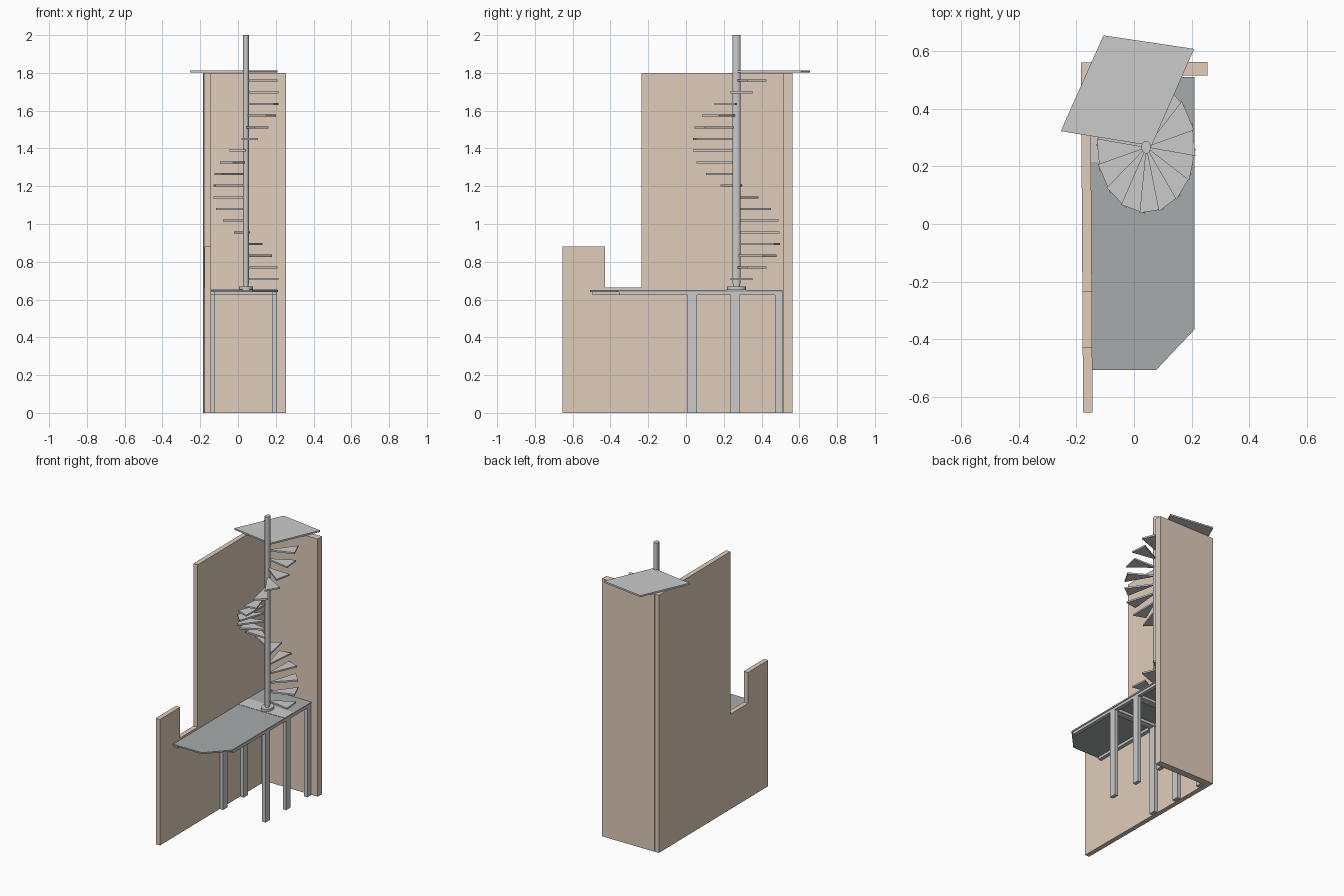
import bpy, bmesh
from math import cos, sin, pi, radians

if "Cube" in bpy.data.objects:
    bpy.data.objects.remove(bpy.data.objects["Cube"])


def paint(name, rgb):
    m = bpy.data.materials.new(name)
    m.diffuse_color = (*rgb, 1)
    m.use_nodes = True
    m.node_tree.nodes["Principled BSDF"].inputs["Base Color"].default_value = m.diffuse_color
    return m


BROWN = paint("wall_brown", (0.75, 0.61, 0.50))
DARK = paint("deck_dark", (0.38, 0.41, 0.41))


def prism(name, bottom, offset, mat=None):
    """Extrude a flat outline of 3D points by an offset vector."""
    bm = bmesh.new()
    low = [bm.verts.new(p) for p in bottom]
    high = [bm.verts.new([a + b for a, b in zip(p, offset)]) for p in bottom]
    bm.faces.new(low)
    bm.faces.new(high)
    n = len(low)
    for i in range(n):
        j = (i + 1) % n
        bm.faces.new((low[i], low[j], high[j], high[i]))
    bmesh.ops.recalc_face_normals(bm, faces=bm.faces)
    me = bpy.data.meshes.new(name)
    bm.to_mesh(me)
    bm.free()
    ob = bpy.data.objects.new(name, me)
    bpy.context.collection.objects.link(ob)
    if mat:
        me.materials.append(mat)
    return ob


def slab(name, pts, z0, z1, mat=None):
    return prism(name, [(x, y, z0) for x, y in pts], (0, 0, z1 - z0), mat)


def box(name, x0, x1, y0, y1, z0, z1, mat=None):
    return slab(name, [(x0, y0), (x1, y0), (x1, y1), (x0, y1)], z0, z1, mat)


# Spiral axis; the plan is an ellipse, narrower in x
CX, CY, RX, RY = 0.042, 0.267, 0.173, 0.231


def polar(r, a):
    return (CX + RX * r * cos(a), CY + RY * r * sin(a))


def column(name, r, z0, z1, n=24):
    ob = slab(name, [polar(r, 2 * pi * i / n) for i in range(n)], z0, z1)
    bpy.context.view_layer.objects.active = ob
    ob.select_set(True)
    bpy.ops.object.shade_smooth_by_angle(angle=radians(35))
    ob.select_set(False)


# Side wall with stepped top and slight slant in plan
profile = [(-0.655, 0), (0.562, 0), (0.562, 1.8), (-0.235, 1.8),
           (-0.235, 0.665), (-0.43, 0.665), (-0.43, 0.88), (-0.655, 0.88)]
prism("side_wall", [(-0.181 - 0.006 * y, y, z) for y, z in profile],
      (0.033, 0, 0), BROWN)
# Back wall
box("back_wall", -0.152, 0.255, 0.516, 0.564, 0, 1.8, BROWN)

# Deck with a cut corner, and the lighter strip under the pole
slab("deck", [(-0.15, -0.508), (0.077, -0.508), (0.211, -0.366),
              (0.211, 0.512), (-0.15, 0.512)], 0.641, 0.651, DARK)
box("base_strip", -0.15, 0.21, 0.215, 0.32, 0.645, 0.653)

# Legs, side rails and cross beams
rows = [(0.009, 0.057), (0.236, 0.284), (0.470, 0.512)]
for side, x0, x1, front in (("left", -0.147, -0.121, -0.495),
                            ("right", 0.181, 0.207, -0.355)):
    box(side + "_rail", x0, x1, front, 0.512, 0.623, 0.641)
    for i, (y0, y1) in enumerate(rows):
        box(f"{side}_leg_{i + 1}", x0, x1, y0, y1, 0, 0.623)
for i, (y0, y1) in enumerate(rows):
    box(f"cross_beam_{i + 1}", -0.121, 0.181, y0, y1, 0.623, 0.641)

# Central pole with its base flange and socket
column("base_flange", 0.215, 0.647, 0.669)
column("pole_socket", 0.08, 0.669, 0.69)
column("pole", 0.094, 0.682, 2.0)

# Wedge treads, sixteen to a turn
for i in range(18):
    a = radians(22.5 * i)
    a0, a1 = a - radians(7.5), a + radians(21.5)
    z = 0.703 + 0.0618 * i
    slab(f"tread_{i + 1}", [polar(0.05, a0), polar(1, a0),
                            polar(1, a1), polar(0.05, a1)], z, z + 0.011)

# Top landing
slab("top_landing", [(-0.255, 0.323), (0.061, 0.272),
                     (0.209, 0.609), (-0.106, 0.656)], 1.802, 1.813)
